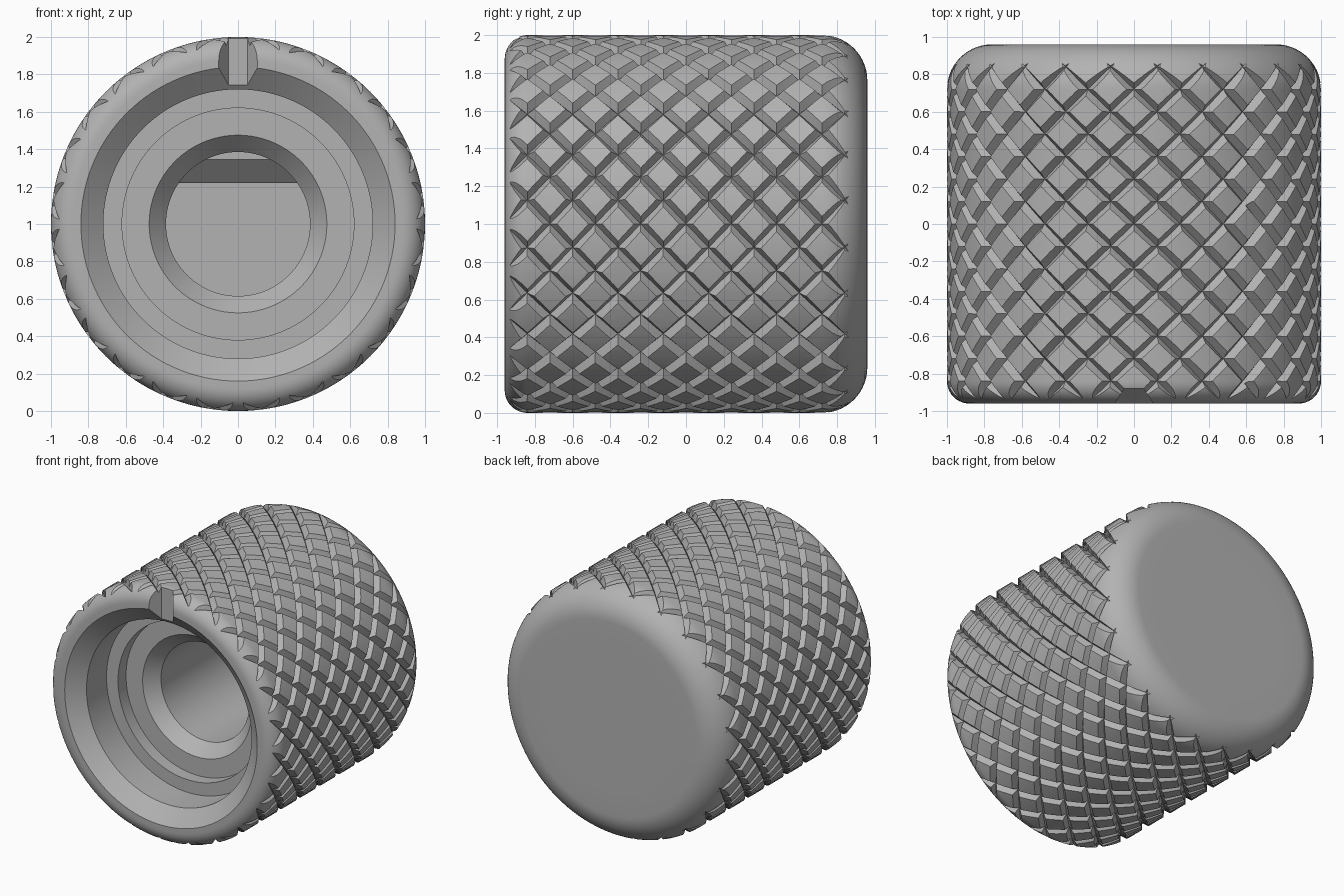
import bpy, bmesh
from math import sin, cos, pi, radians
from mathutils import Vector

cube = bpy.data.objects.get("Cube")
if cube:
    bpy.data.objects.remove(cube, do_unlink=True)

AXIS = Vector((0, 0, 1))      # the knob's axis runs along y at this height
HALF = 0.96                   # half length
GROOVES = 24                  # knurl grooves in each direction
PITCH = 0.24                  # spacing of groove crossings along the axis

grey = bpy.data.materials.new("satin_grey")
grey.use_nodes = True
grey.diffuse_color = (0.45, 0.45, 0.45, 1)
grey.node_tree.nodes["Principled BSDF"].inputs["Base Color"].default_value = (0.45, 0.45, 0.45, 1)


def finish(bm, name):
    bmesh.ops.recalc_face_normals(bm, faces=bm.faces)
    mesh = bpy.data.meshes.new(name)
    bm.to_mesh(mesh)
    bm.free()
    mesh.materials.append(grey)
    ob = bpy.data.objects.new(name, mesh)
    bpy.context.scene.collection.objects.link(ob)
    return ob


def activate(ob):
    bpy.ops.object.select_all(action="DESELECT")
    ob.select_set(True)
    bpy.context.view_layer.objects.active = ob


def lathe(name, profile, steps=120):
    """Spin (radius, y) points about the knob axis."""
    bm = bmesh.new()
    verts = [bm.verts.new(AXIS + Vector((0, y, r))) for r, y in profile]
    edges = [bm.edges.new(pair) for pair in zip(verts, verts[1:])]
    bmesh.ops.spin(bm, geom=verts + edges, cent=AXIS, axis=(0, 1, 0),
                   angle=2 * pi, steps=steps)
    bmesh.ops.remove_doubles(bm, verts=bm.verts, dist=1e-4)
    return finish(bm, name)


def loft(bm, rings):
    """Skin a list of matching closed sections into a capped solid."""
    rows = [[bm.verts.new(p) for p in ring] for ring in rings]
    n = len(rows[0])
    for a, b in zip(rows, rows[1:]):
        for i in range(n):
            j = (i + 1) % n
            bm.faces.new((a[i], a[j], b[j], b[i]))
    bm.faces.new(rows[0])
    bm.faces.new(rows[-1])


def fillet(radius, y_center, start, end, steps=10):
    pts = []
    for i in range(steps + 1):
        a = radians(start + (end - start) * i / steps)
        pts.append((1 - radius + radius * cos(a), y_center + radius * sin(a)))
    return pts


def knurl_cutter(name, hand):
    """All V-shaped helical grooves of one hand."""
    bm = bmesh.new()
    turn = 2 * pi / GROOVES / PITCH
    steps = 64
    section = ((0.955, 0), (1.03, 0.064), (1.03, -0.064))
    for k in range(GROOVES):
        rings = []
        for i in range(steps + 1):
            y = -1.05 + 2.1 * i / steps
            t = 2 * pi * k / GROOVES + hand * turn * y
            rings.append([AXIS + Vector((r * sin(t + d), y, r * cos(t + d)))
                          for r, d in section])
        loft(bm, rings)
    return finish(bm, name)


def cut(ob, cutter):
    cutter.hide_render = True
    mod = ob.modifiers.new("cut", "BOOLEAN")
    mod.operation = "DIFFERENCE"
    mod.solver = "MANIFOLD"
    mod.object = cutter
    activate(ob)
    bpy.ops.object.modifier_apply(modifier=mod.name)
    bpy.data.objects.remove(cutter, do_unlink=True)


# Knob body: stepped bore, rounded rim, side wall, rounded closed end
bore = [(0, 0.55), (0.385, 0.55), (0.385, -0.41), (0.475, -0.51), (0.62, -0.51),
        (0.62, -0.61), (0.72, -0.61), (0.72, -0.86), (0.84, -HALF)]
front_round = fillet(0.12, -HALF + 0.12, -90, 0)
side = [(1, -0.84 + 1.56 * i / 12) for i in range(1, 12)]
back_round = fillet(0.24, HALF - 0.24, 0, 90, 14)
body = lathe("knob_body", bore + front_round + side + back_round + [(0.6, HALF), (0, HALF)])

# Diamond knurling
for hand in (1, -1):
    cut(body, knurl_cutter("knurl_cutter", hand))

# Flared index notch through the top of the rim
bm = bmesh.new()
notch = ((-0.2, -1.1), (0.2, -1.1), (0.05, -0.88), (-0.05, -0.88))
notch = [(x * (1 if y > -1 else 0.98), y) for x, y in notch]
loft(bm, [[Vector((x, y, z)) for x, y in notch] for z in (1.6, 2.1)])
cut(body, finish(bm, "notch_cutter"))

# Flat side of the shaft hole with a sloped lead-in
bm = bmesh.new()
flat = ((-0.2, 0.345), (-0.08, 0.22), (0.6, 0.22), (0.6, 0.41), (-0.2, 0.41))
loft(bm, [[AXIS + Vector((x, y, z)) for y, z in flat] for x in (-0.33, 0.33)])
finish(bm, "shaft_flat")

# Smooth the turned surfaces, keep cut edges crisp
activate(body)
bpy.ops.object.shade_smooth_by_angle(angle=radians(30))
